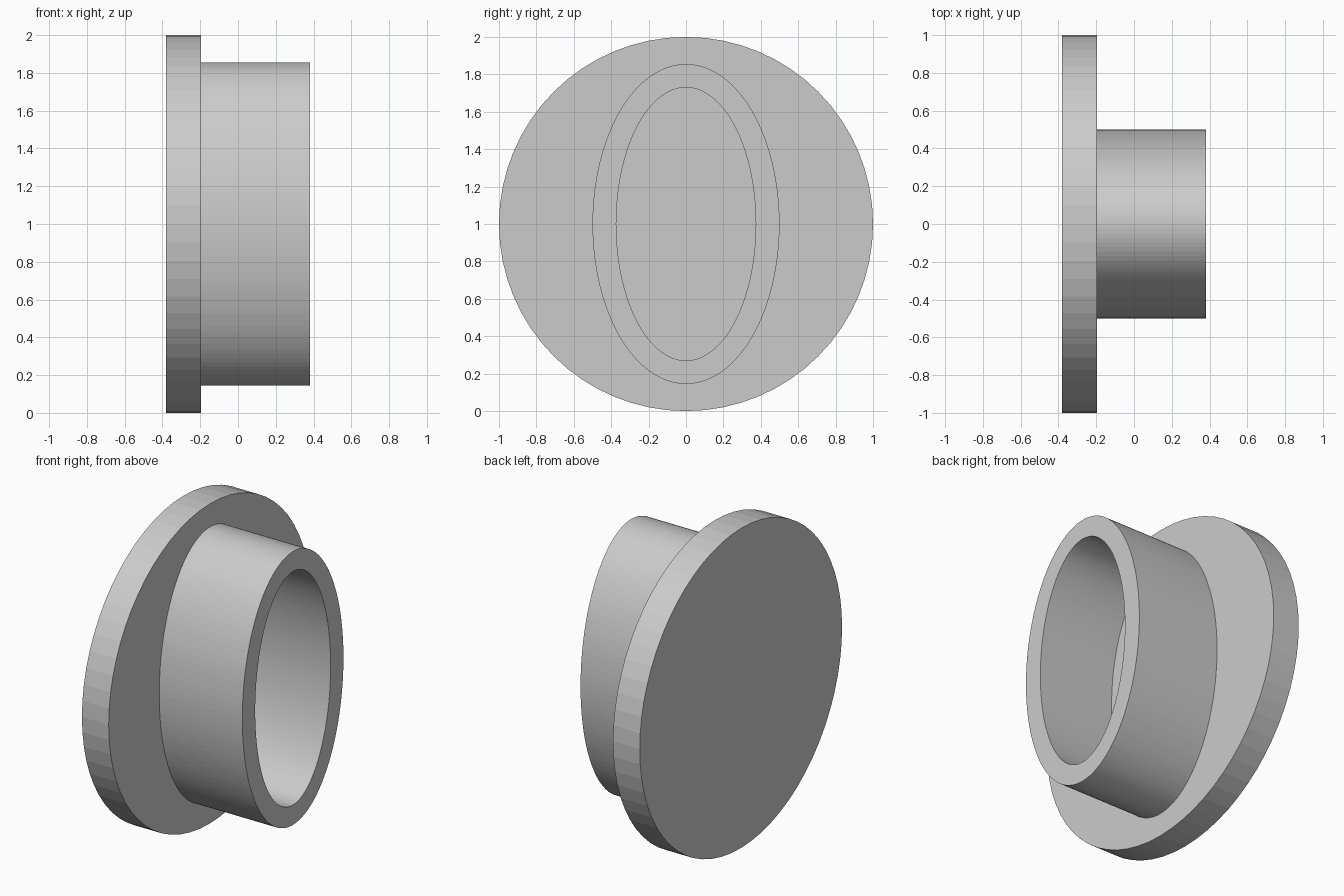
import bpy, bmesh
from math import cos, sin, pi

if "Cube" in bpy.data.objects:
    bpy.data.objects.remove(bpy.data.objects["Cube"])


def ring_part(name, rings, sides):
    """Skin elliptical rings (x, y radius, z radius) along x and cap both ends."""
    bm = bmesh.new()
    loops = []
    for x, ry, rz in rings:
        loops.append([bm.verts.new((x, ry * sin(2 * pi * i / sides),
                                    1 + rz * cos(2 * pi * i / sides)))
                      for i in range(sides)])
    for a, b in zip(loops, loops[1:]):
        for i in range(sides):
            j = (i + 1) % sides
            bm.faces.new((a[i], a[j], b[j], b[i]))
    bm.faces.new(loops[0])
    bm.faces.new(loops[-1])
    bmesh.ops.recalc_face_normals(bm, faces=bm.faces)
    mesh = bpy.data.meshes.new(name)
    bm.to_mesh(mesh)
    bm.free()
    obj = bpy.data.objects.new(name, mesh)
    bpy.context.collection.objects.link(obj)
    return obj


BACK, FACE, FRONT, FLOOR = -0.38, -0.195, 0.38, -0.147

# Round flange plate
ring_part("flange_disc", [(BACK, 1, 1), (FACE, 1, 1)], 64)

# Oval collar with a blind recess
ring_part("oval_collar", [(FACE, 0.5, 0.855), (FRONT, 0.5, 0.855),
                          (FRONT, 0.373, 0.73), (FLOOR, 0.373, 0.73)], 128)
